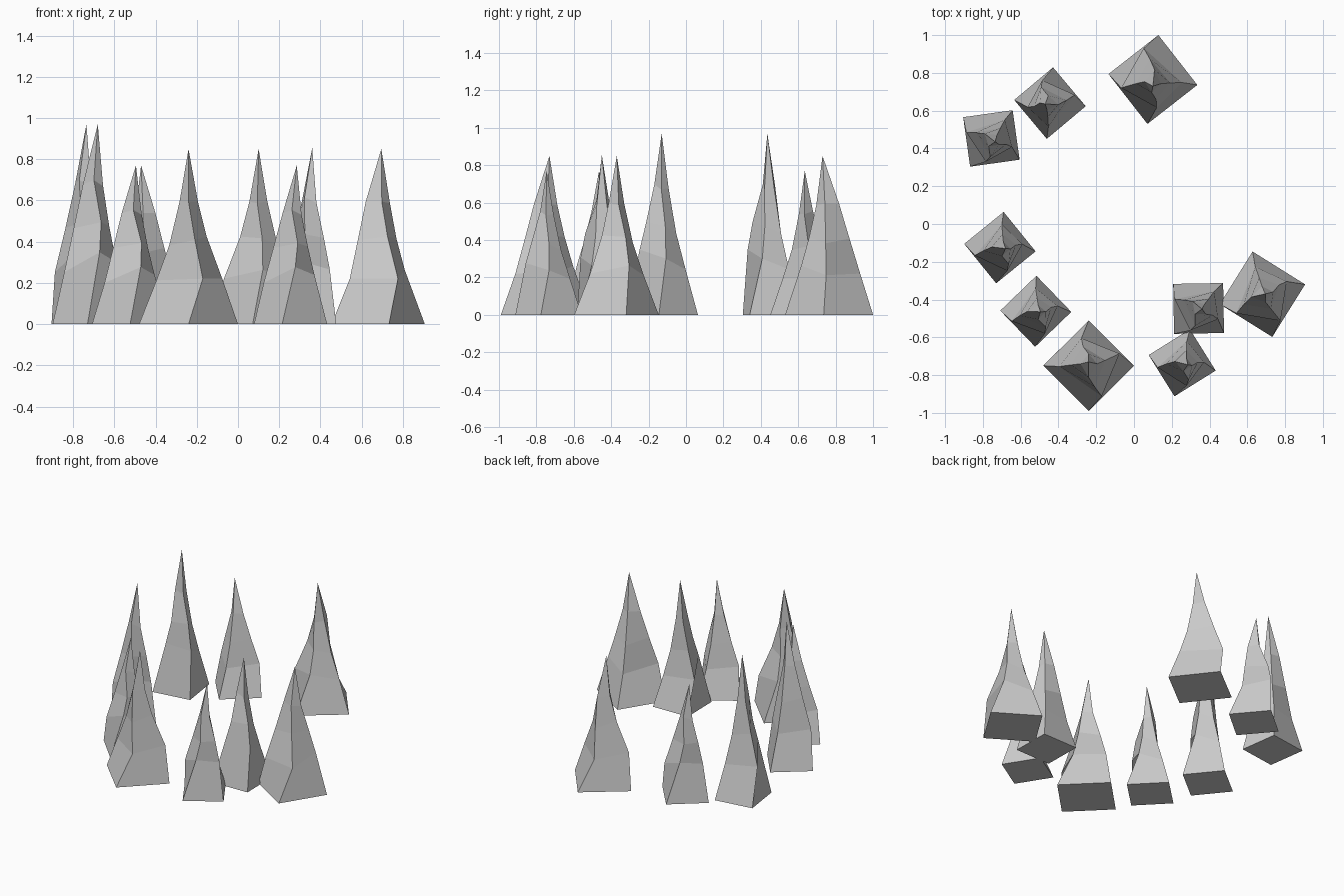
import bpy, bmesh, math

if "Cube" in bpy.data.objects:
    bpy.data.objects.remove(bpy.data.objects["Cube"])

# Corner ridges, in order round the square base: (height fraction, radius fraction, twist in degrees)
FRONT = [(.26, .74, 23), (.48, .50, 15), (.70, .30, 0)]
SIDE_WIDE = [(.26, .73, 21), (.50, .38, 15), (.70, .19, 0)]
SIDE_SLIM = [(.36, .67, 22), (.51, .50, 30), (.72, .22, 0)]
BACK = [(.31, .62, 15), (.49, .42, 17), (.69, .22, 0)]
STRAIGHT = [(.25, .65, 2), (.45, .39, 0), (.70, .18, 0)]


def spike(name, base, apex, height, radius, angle, wide):
    """Twisted four-sided rock spike tapering from a square base to a point."""
    ridges = [FRONT, SIDE_WIDE if wide else SIDE_SLIM, BACK, STRAIGHT]
    bm = bmesh.new()
    rings = []
    for level in range(4):
        ring = []
        for i, ridge in enumerate(ridges):
            h, r, twist = (0, 1, 0) if level == 0 else ridge[level - 1]
            a = math.radians(angle + 90 * i + twist)
            lean = h ** 2          # centre drifts toward the tip
            cx = base[0] + (apex[0] - base[0]) * lean
            cy = base[1] + (apex[1] - base[1]) * lean
            ring.append(bm.verts.new((cx + radius * r * math.cos(a),
                                      cy + radius * r * math.sin(a), height * h)))
        rings.append(ring)
    tip = bm.verts.new((*apex, height))
    bm.faces.new(rings[0][::-1])
    for lo, hi in zip(rings, rings[1:]):
        for i in range(4):
            j = (i + 1) % 4
            bm.faces.new((lo[i], lo[j], hi[j], hi[i]))
    for i in range(4):
        bm.faces.new((rings[-1][i], rings[-1][(i + 1) % 4], tip))
    bmesh.ops.recalc_face_normals(bm, faces=bm.faces[:])
    mesh = bpy.data.meshes.new(name)
    bm.to_mesh(mesh)
    bm.free()
    bpy.context.collection.objects.link(bpy.data.objects.new(name, mesh))


# Ring of spikes: base centre, tip, height, base radius, rotation, wide?
SPIKES = [
    ((.10, .765), (.10, .73), .85, .237, 83, True),
    ((-.445, .64), (-.47, .635), .77, .19, -5, False),
    ((-.755, .453), (-.735, .435), .97, .187, 143, False),
    ((-.71, -.125), (-.68, -.13), .97, .19, 174, False),
    ((-.52, -.462), (-.495, -.465), .77, .188, 179, False),
    ((-.24, -.75), (-.24, -.73), .85, .24, -90, True),
    ((.255, -.735), (.285, -.745), .77, .182, 167, False),
    ((.342, -.447), (.36, -.45), .855, .187, 136, False),
    ((.68, -.372), (.695, -.37), .85, .232, 193, True),
]
for n, s in enumerate(SPIKES, 1):
    spike(f"rock_spike_{n}", *s)
